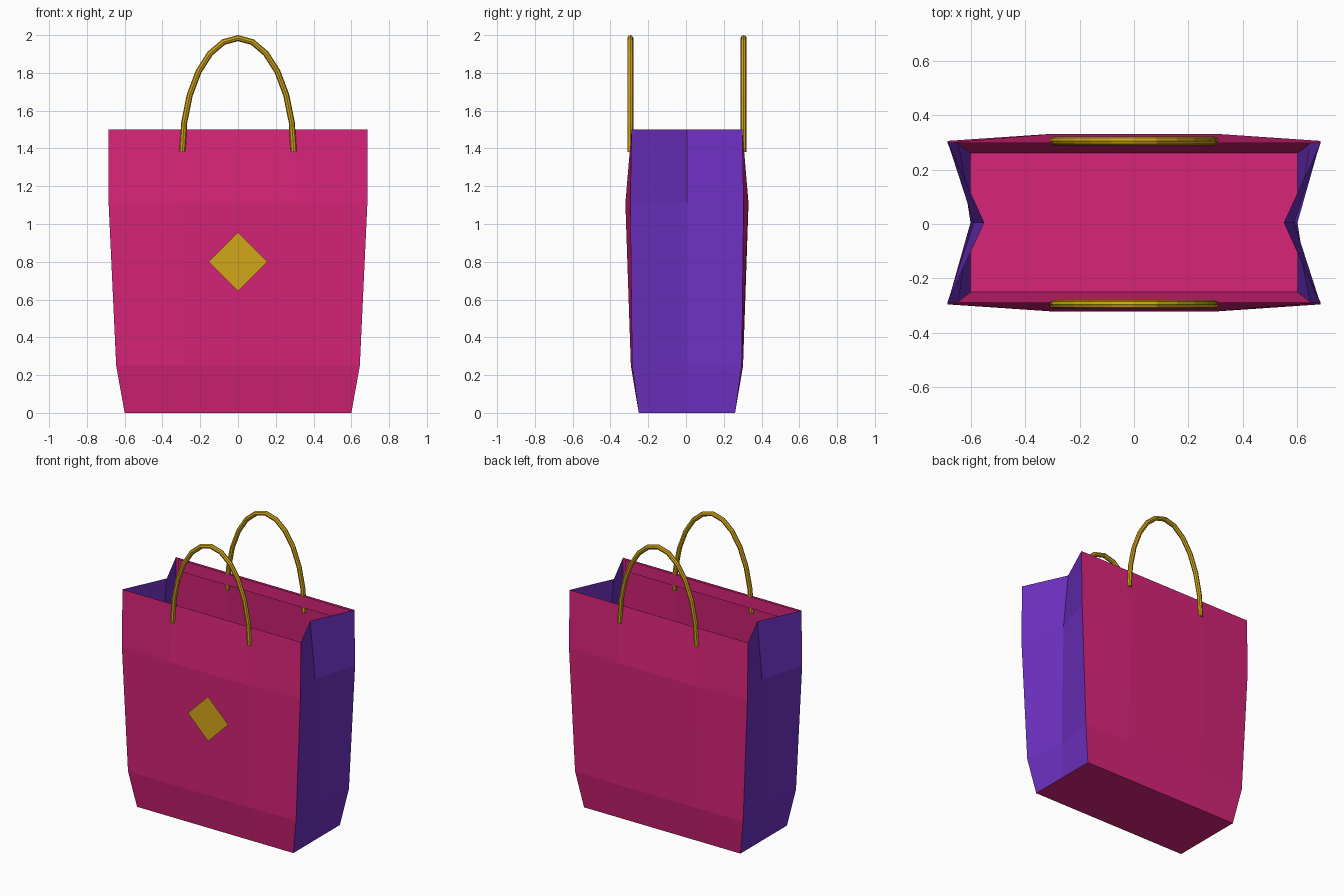
import bpy, bmesh, math

if "Cube" in bpy.data.objects:
    bpy.data.objects.remove(bpy.data.objects["Cube"])


def material(name, rgb):
    m = bpy.data.materials.new(name)
    m.use_nodes = True
    m.diffuse_color = (*rgb, 1)
    m.node_tree.nodes["Principled BSDF"].inputs["Base Color"].default_value = (*rgb, 1)
    return m


pink = material("pink paper", (0.68, 0.017, 0.19))
purple = material("purple paper", (0.155, 0.03, 0.54))
gold = material("gold", (0.65, 0.38, 0.01))

MID_Y = 0.005  # bag centre plane


def finish(bm, name, mats):
    mesh = bpy.data.meshes.new(name)
    bm.to_mesh(mesh)
    bm.free()
    obj = bpy.data.objects.new(name, mesh)
    bpy.context.collection.objects.link(obj)
    for m in mats:
        mesh.materials.append(m)
    return obj


# Bag body: stacked rings (height, corner x, corner y, panel y, gusset fold x)
LEVELS = [
    (0.0, 0.60, 0.255, 0.255, 0.60),
    (0.25, 0.645, 0.290, 0.297, 0.60),
    (1.11, 0.685, 0.300, 0.326, 0.588),
    (1.5, 0.685, 0.293, 0.293, 0.55),
]
bm = bmesh.new()
rings = []
for z, cx, cy, py, fold in LEVELS:
    half = [(-cx, -cy), (-0.3, -py), (0.3, -py), (cx, -cy), (fold, 0)]
    outline = half + [(-x, -y) for x, y in half]
    rings.append([bm.verts.new((x, y + MID_Y, z)) for x, y in outline])
for low, high in zip(rings, rings[1:]):
    for i in range(10):
        j = (i + 1) % 10
        face = bm.faces.new((low[i], low[j], high[j], high[i]))
        face.material_index = 1 if i % 5 >= 3 else 0
bm.faces.new(rings[0][::-1])
finish(bm, "bag_body", [pink, purple])

# Turned-in hem strips along the front and back rims
for side, name in ((-1, "front_hem"), (1, "back_hem")):
    bm = bmesh.new()
    y = MID_Y + side * 0.284
    corners = [(-0.66, 1.415), (0.66, 1.415), (0.66, 1.495), (-0.66, 1.495)]
    bm.faces.new([bm.verts.new((x * -side, y, z)) for x, z in corners])
    finish(bm, name, [pink])

# Diamond emblem plate on the front
bm = bmesh.new()
R = 0.155
bm.faces.new([bm.verts.new((x, -0.328, 0.8 + z))
              for x, z in ((-R, 0), (0, -R), (R, 0), (0, R))])
finish(bm, "front_diamond", [gold])

# Arched handles swept as round tubes
SEGMENTS = 12
TUBE_SIDES = 8
TUBE = 0.016
for side, name in ((-1, "front_handle"), (1, "back_handle")):
    bm = bmesh.new()
    loops = []
    for s in range(SEGMENTS + 1):
        a = math.pi * s / SEGMENTS
        cx, cz = 0.295 * math.cos(a), 1.38 + 0.604 * math.sin(a)
        # outward normal of the ellipse in the xz plane
        nx, nz = 0.604 * math.cos(a), 0.295 * math.sin(a)
        n = math.hypot(nx, nz)
        loop = []
        for k in range(TUBE_SIDES):
            t = math.tau * k / TUBE_SIDES
            r = TUBE * math.cos(t)
            loop.append(bm.verts.new((cx + r * nx / n,
                                      MID_Y + side * 0.3 + TUBE * math.sin(t),
                                      cz + r * nz / n)))
        loops.append(loop)
    for a, b in zip(loops, loops[1:]):
        for k in range(TUBE_SIDES):
            m = (k + 1) % TUBE_SIDES
            bm.faces.new((a[k], a[m], b[m], b[k]))
    bm.faces.new(loops[0])
    bm.faces.new(loops[-1])
    bmesh.ops.recalc_face_normals(bm, faces=bm.faces)
    finish(bm, name, [gold])
